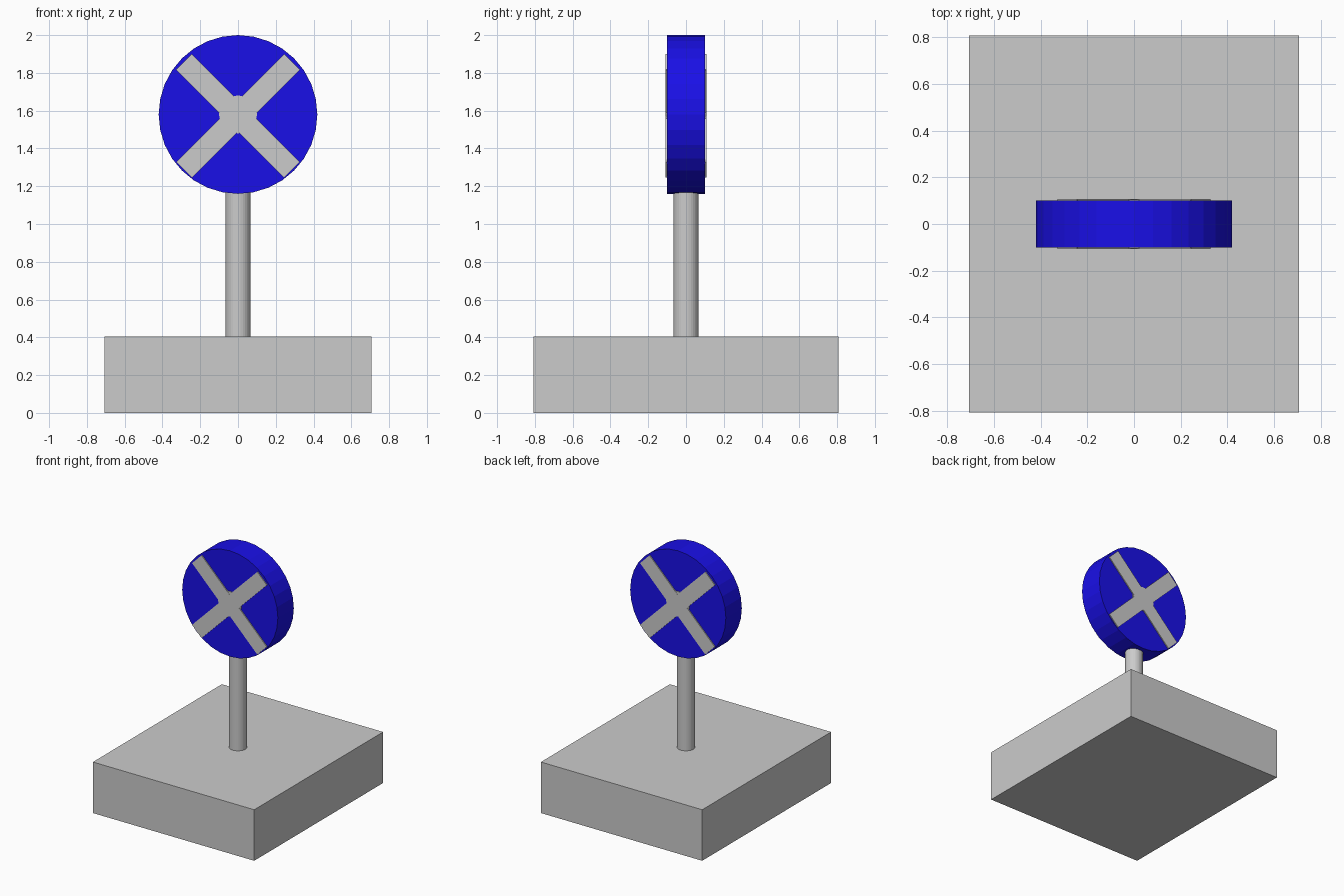
import bpy
from math import radians, pi

if "Cube" in bpy.data.objects:
    bpy.data.objects.remove(bpy.data.objects["Cube"])

blue = bpy.data.materials.new("blue")
blue.diffuse_color = (0.01, 0.005, 0.8, 1)
blue.use_nodes = True
blue.node_tree.nodes["Principled BSDF"].inputs["Base Color"].default_value = blue.diffuse_color


def box(name, size, loc, roll=0):
    bpy.ops.mesh.primitive_cube_add(size=1, location=loc, rotation=(0, roll, 0))
    ob = bpy.context.object
    ob.name = name
    ob.scale = size
    bpy.ops.object.transform_apply(location=False, rotation=True, scale=True)
    return ob


def cylinder(name, radius, depth, loc, facing=False):
    bpy.ops.mesh.primitive_cylinder_add(vertices=32, radius=radius, depth=depth, location=loc,
                                        rotation=(pi / 2 if facing else 0, 0, 0))
    ob = bpy.context.object
    ob.name = name
    return ob


# Base block and post
box("base", (1.416, 1.616, 0.405), (0, 0, 0.2025))
cylinder("post", 0.066, 0.90, (0, 0, 0.85))

# Round sign plate
plate = cylinder("sign_plate", 0.42, 0.20, (0, 0, 1.58), facing=True)
plate.data.materials.append(blue)

# Raised cross on front and back, with a small round hub in the middle
for side, y in (("front", -0.085), ("back", 0.085)):
    for label, angle in (("rising", -45), ("falling", 45)):
        box(f"{side}_{label}_bar", (0.81, 0.046, 0.118), (0, y, 1.573), radians(angle))
cylinder("hub", 0.10, 0.212, (0, 0, 1.58), facing=True)
